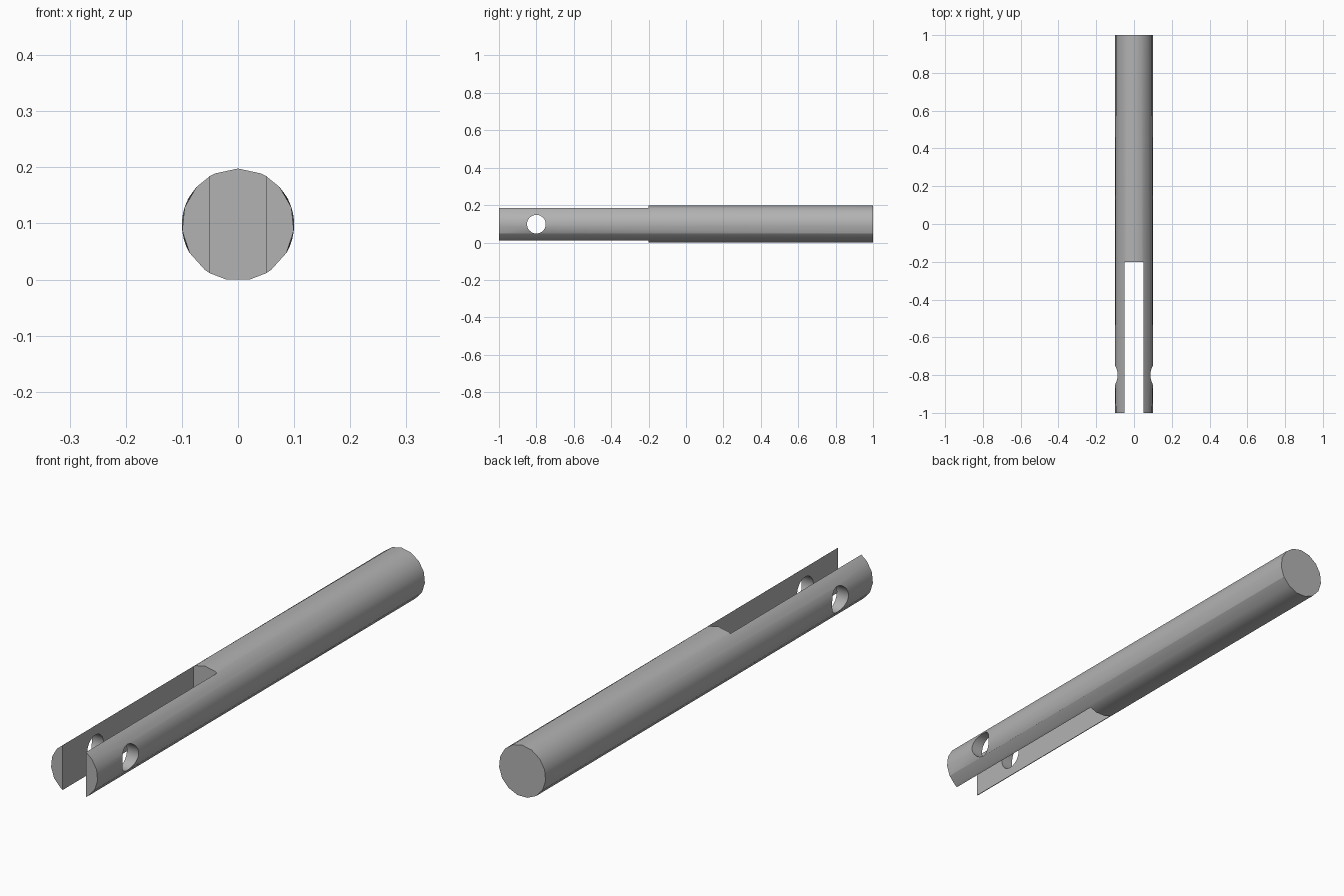
import bpy
import bmesh
from math import pi, sqrt, copysign

RADIUS = 0.1
AXIS_Z = RADIUS * sqrt(0.5 + 0.5 * 0.9135)   # inradius of a 15-sided rod: flat side rests on z = 0
SLOT = 0.05      # half width of the fork slot
PIN_Y = -0.8     # position of the cross hole

old = bpy.data.objects.get("Cube")
if old:
    bpy.data.objects.remove(old, do_unlink=True)

steel = bpy.data.materials.new("grey_steel")
steel.use_nodes = True
grey = (0.45, 0.45, 0.45, 1)
steel.diffuse_color = grey
steel.node_tree.nodes["Principled BSDF"].inputs["Base Color"].default_value = grey


def cylinder(name, sides, radius, length, location, rotation):
    bpy.ops.mesh.primitive_cylinder_add(vertices=sides, radius=radius, depth=length,
                                        location=location, rotation=rotation)
    obj = bpy.context.object
    obj.name = name
    bpy.ops.object.transform_apply(location=True, rotation=True, scale=True)
    return obj


# Rod, slot cutter and cross-hole cutter
rod = cylinder("forked_rod", 15, RADIUS, 2, (0, 0, AXIS_Z), (pi / 2, 0, 0))
pin = cylinder("pin_hole_cutter", 32, 0.05, 1, (0, PIN_Y, AXIS_Z), (0, pi / 2, 0))
bpy.ops.mesh.primitive_cube_add(size=1, location=(0, -0.7, AXIS_Z))
slot = bpy.context.object
slot.name = "slot_cutter"
slot.scale = (2 * SLOT, 1, 1)
bpy.ops.object.transform_apply(location=True, rotation=True, scale=True)

# Cut the fork and the hole through both prongs
bpy.context.view_layer.objects.active = rod
for cutter in (slot, pin):
    mod = rod.modifiers.new(cutter.name, "BOOLEAN")
    mod.operation = "DIFFERENCE"
    mod.solver = "EXACT"
    mod.object = cutter
    bpy.ops.object.modifier_apply(modifier=mod.name)
    bpy.data.objects.remove(cutter, do_unlink=True)

# Seat the cut rims on the true round surface
bm = bmesh.new()
bm.from_mesh(rod.data)
bmesh.ops.triangulate(bm, faces=bm.faces[:])
for v in bm.verts:
    x, z = v.co.x, v.co.z - AXIS_Z
    if sqrt(x * x + z * z) < 0.095:
        continue
    if abs(abs(x) - SLOT) < 0.001:
        v.co.z = AXIS_Z + copysign(sqrt(RADIUS ** 2 - x * x), z)
    elif abs(v.co.y - PIN_Y) < 0.06:
        v.co.x = copysign(sqrt(RADIUS ** 2 - z * z), x)
bm.to_mesh(rod.data)
bm.free()

rod.data.materials.clear()
rod.data.materials.append(steel)
bpy.ops.object.select_all(action="DESELECT")
rod.select_set(True)
bpy.context.view_layer.objects.active = rod
bpy.ops.object.shade_smooth_by_angle(angle=pi / 6)
